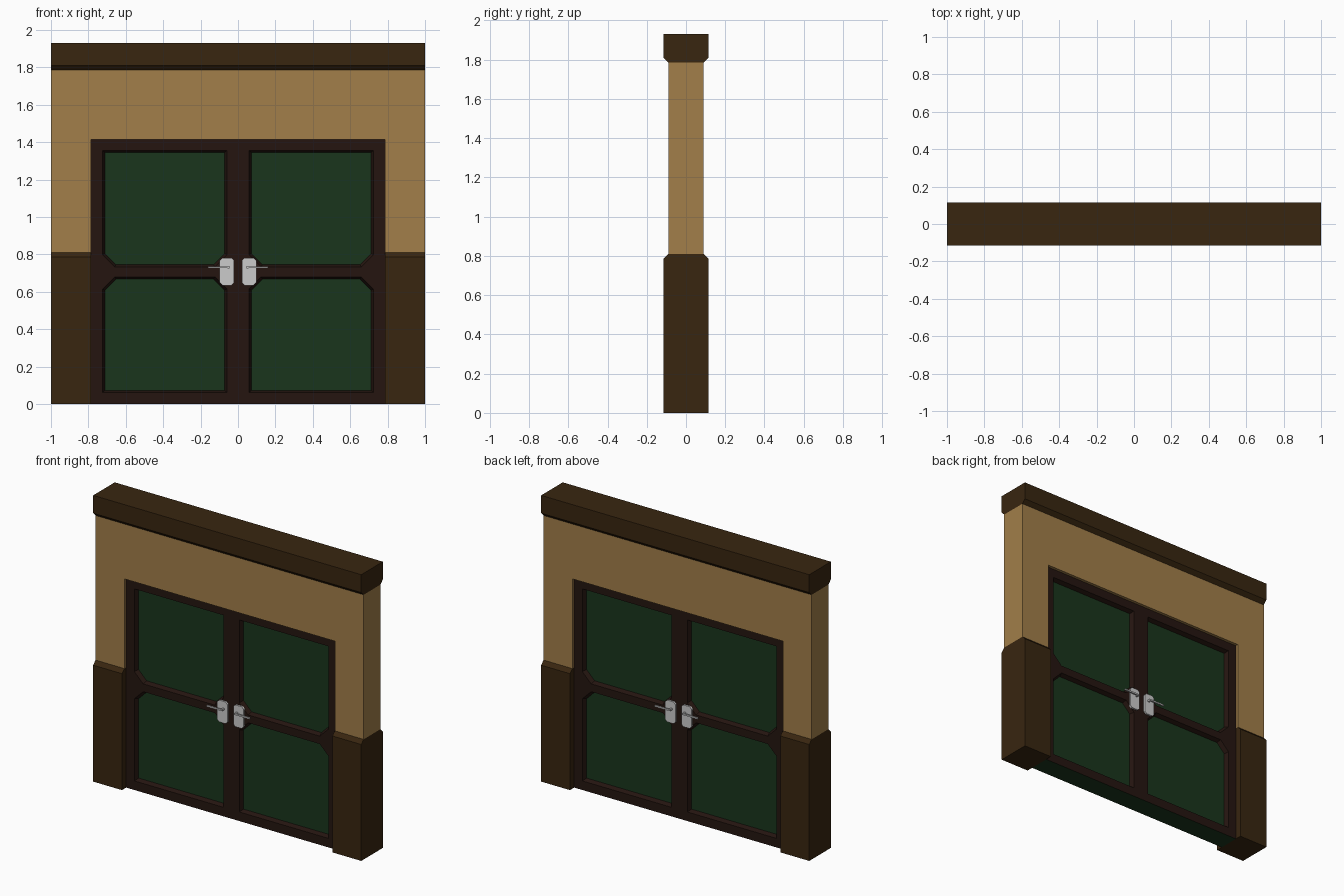
import bpy, bmesh
from mathutils import Vector

if "Cube" in bpy.data.objects:
    bpy.data.objects.remove(bpy.data.objects["Cube"])


def material(name, rgb):
    m = bpy.data.materials.new(name)
    m.diffuse_color = (*rgb, 1)
    m.use_nodes = True
    m.node_tree.nodes["Principled BSDF"].inputs["Base Color"].default_value = m.diffuse_color
    return m


PLASTER = material("plaster", (0.36, 0.21, 0.068))
TIMBER = material("timber", (0.040, 0.019, 0.005))
FRAME = material("door_frame", (0.018, 0.0075, 0.005))
GREEN = material("green_panel", (0.010, 0.036, 0.012))


def finish(name, bm, mats=(), mirror=None):
    bmesh.ops.recalc_face_normals(bm, faces=bm.faces)
    me = bpy.data.meshes.new(name)
    bm.to_mesh(me)
    bm.free()
    for m in mats:
        me.materials.append(m)
    ob = bpy.data.objects.new(name, me)
    bpy.context.collection.objects.link(ob)
    if mirror:
        mod = ob.modifiers.new("mirror", 'MIRROR')
        mod.use_axis = mirror
        mod.use_mirror_merge = False
    return ob


def prism(name, pts, axis, a, b, mats=(), mirror=None):
    """Extrude a closed profile along x (yz points) or y (xz points)."""
    bm = bmesh.new()
    at = (lambda p, t: (t, p[0], p[1])) if axis == 'x' else (lambda p, t: (p[0], t, p[1]))
    face = bm.faces.new([bm.verts.new(at(p, a)) for p in pts])
    ext = bmesh.ops.extrude_face_region(bm, geom=[face])
    shift = Vector((b - a, 0, 0)) if axis == 'x' else Vector((0, b - a, 0))
    bmesh.ops.translate(bm, vec=shift,
                        verts=[v for v in ext["geom"] if isinstance(v, bmesh.types.BMVert)])
    return finish(name, bm, mats, mirror)


DOOR_X, DOOR_Z = 0.785, 1.415
WALL_Y, TRIM_Y, CH = 0.09, 0.115, 0.025
SKIRT_Z, WALL_Z, TOP_Z = 0.81, 1.785, 1.93

# Plaster wall: an upside-down U around the doorway
prism("wall", [(-1, SKIRT_Z), (-1, WALL_Z), (1, WALL_Z), (1, SKIRT_Z),
               (DOOR_X, SKIRT_Z), (DOOR_X, DOOR_Z), (-DOOR_X, DOOR_Z), (-DOOR_X, SKIRT_Z)],
      'y', -WALL_Y, WALL_Y, [PLASTER])

# Timber wainscot on both sides of the door, chamfered on top
prism("wainscot", [(-TRIM_Y, 0), (TRIM_Y, 0), (TRIM_Y, SKIRT_Z - CH), (WALL_Y, SKIRT_Z),
                   (-WALL_Y, SKIRT_Z), (-TRIM_Y, SKIRT_Z - CH)],
      'x', DOOR_X, 1, [TIMBER], (True, False, False))

# Timber beam on top, chamfered underneath
prism("top_beam", [(-WALL_Y, WALL_Z), (WALL_Y, WALL_Z), (TRIM_Y, WALL_Z + CH),
                   (TRIM_Y, TOP_Z), (-TRIM_Y, TOP_Z), (-TRIM_Y, WALL_Z + CH)],
      'x', -1, 1, [TIMBER])

# Double door: frame face with four bevelled, sunken green panels per side
FRONT, SUNK = 0.07, 0.042


def panel_outline(sx, upper, grow):
    x0, x1 = 0.071 - grow, 0.712 + grow
    c = 0.06 + grow * 0.4
    if upper:
        square, cut, d = 1.344 + grow, 0.745 - grow, c
    else:
        square, cut, d = 0.073 - grow, 0.668 + grow, -c
    return [(sx * x, z) for x, z in
            [(x0, square), (x1, square), (x1, cut + d), (x1 - c, cut), (x0 + c, cut), (x0, cut + d)]]


def loop_edges(bm, vs):
    return [bm.edges.new((vs[i - 1], vs[i])) for i in range(len(vs))]


bm = bmesh.new()
rims = []
for side in (-1, 1):
    rim = [bm.verts.new((x, side * FRONT, z)) for x, z in
           [(-DOOR_X, 0), (DOOR_X, 0), (DOOR_X, DOOR_Z), (-DOOR_X, DOOR_Z)]]
    rims.append(rim)
    edges = loop_edges(bm, rim)
    holes = []
    for sx in (-1, 1):
        for upper in (False, True):
            vs = [bm.verts.new((x, side * FRONT, z)) for x, z in panel_outline(sx, upper, 0.012)]
            edges += loop_edges(bm, vs)
            holes.append((vs, panel_outline(sx, upper, 0)))
    bmesh.ops.triangle_fill(bm, edges=edges, use_beauty=True, normal=(0, side, 0))
    for outer, pts in holes:
        inner = [bm.verts.new((x, side * SUNK, z)) for x, z in pts]
        for i in range(len(inner)):
            bm.faces.new((outer[i - 1], outer[i], inner[i], inner[i - 1]))
        bm.faces.new(inner).material_index = 1
for i in range(4):
    f = bm.faces.new((rims[0][i], rims[0][(i + 1) % 4], rims[1][(i + 1) % 4], rims[1][i]))
    f.material_index = 1 if i == 0 else 0
finish("double_door", bm, [FRAME, GREEN])

# Handles: cut-corner plate, spindle and lever, mirrored to both leaves and both faces
BOTH = (True, True, False)
px0, px1, pz0, pz1, k = 0.022, 0.098, 0.635, 0.782, 0.014
prism("handle_plate", [(px0 + k, pz0), (px1 - k, pz0), (px1, pz0 + k), (px1, pz1 - k),
                       (px1 - k, pz1), (px0 + k, pz1), (px0, pz1 - k), (px0, pz0 + k)],
      'y', -0.082, -0.068, mirror=BOTH)


def box(name, x0, x1, y0, y1, z0, z1):
    prism(name, [(x0, z0), (x1, z0), (x1, z1), (x0, z1)], 'y', y0, y1, mirror=BOTH)


box("handle_spindle", 0.045, 0.057, -0.098, -0.08, 0.725, 0.737)
box("handle_lever", 0.045, 0.16, -0.106, -0.096, 0.726, 0.736)
